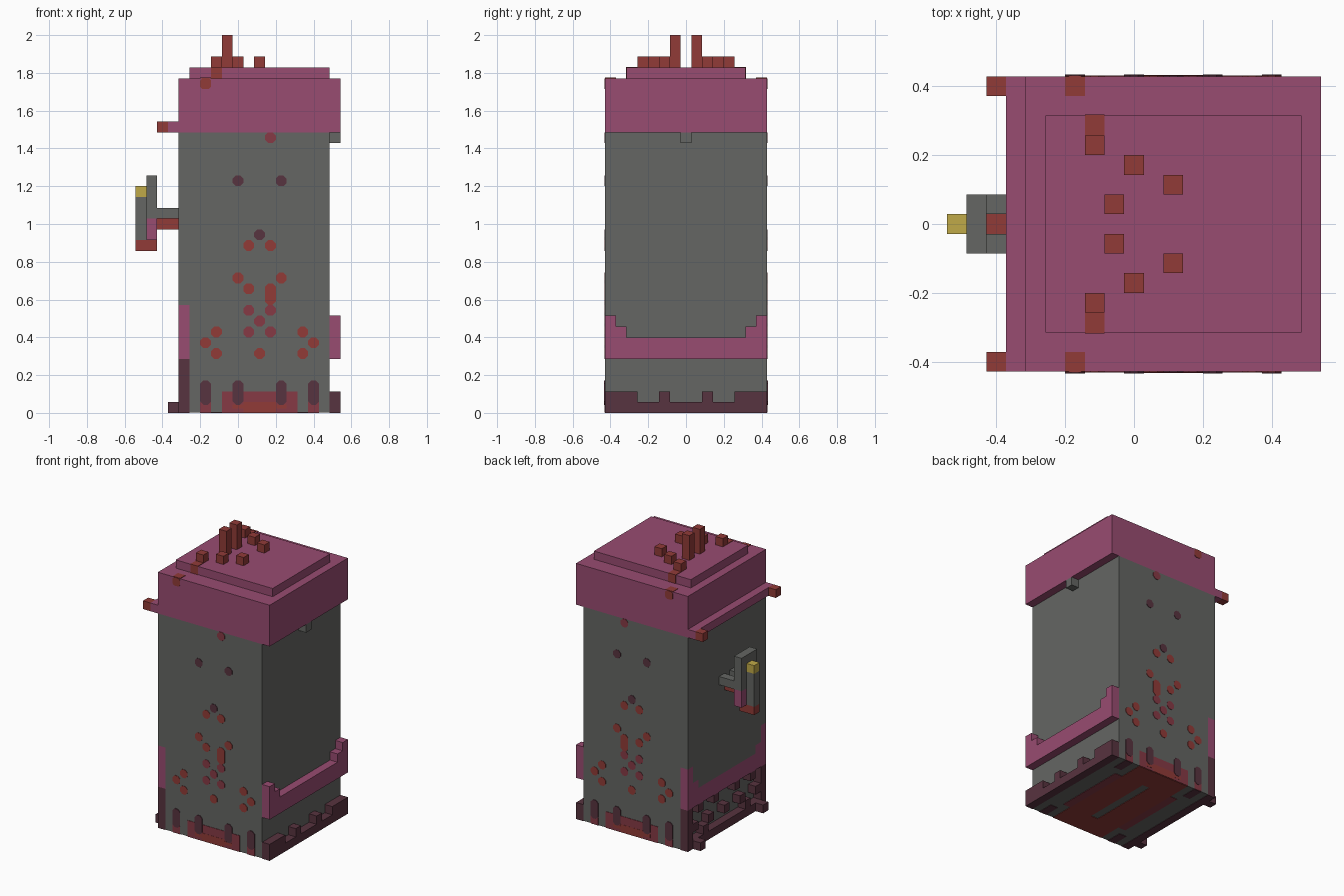
import bpy, bmesh

if "Cube" in bpy.data.objects:
    bpy.data.objects.remove(bpy.data.objects["Cube"])

U = 2 / 35                      # edge of one building block
X0, Y0 = -9.5 * U, -7.5 * U     # grid origin
T = 0.003                       # thickness of painted plates


def material(name, r, g, b):
    m = bpy.data.materials.new(name)
    m.use_nodes = True
    m.diffuse_color = (r, g, b, 1)
    m.node_tree.nodes["Principled BSDF"].inputs["Base Color"].default_value = (r, g, b, 1)
    return m


GREY = material("stone grey", 0.128, 0.133, 0.125)
PINK = material("plum pink", 0.315, 0.072, 0.165)
RED = material("rust red", 0.285, 0.044, 0.039)
ROSE = material("deep rose", 0.24, 0.042, 0.06)
DARK = material("dark maroon", 0.097, 0.033, 0.05)
YELLOW = material("brass yellow", 0.53, 0.40, 0.065)


def finish(name, bm, mat):
    bmesh.ops.recalc_face_normals(bm, faces=bm.faces)
    me = bpy.data.meshes.new(name)
    bm.to_mesh(me)
    bm.free()
    me.materials.append(mat)
    ob = bpy.data.objects.new(name, me)
    bpy.context.collection.objects.link(ob)
    return ob


def add_box(bm, lo, hi):
    v = bmesh.ops.create_cube(bm, size=1)["verts"]
    for p in v:
        p.co = [lo[a] if p.co[a] < 0 else hi[a] for a in range(3)]


def blocks(name, mat, *boxes):
    """Boxes given in grid steps: i0, i1, j0, j1, k0, k1."""
    bm = bmesh.new()
    for i0, i1, j0, j1, k0, k1 in boxes:
        add_box(bm, (X0 + i0 * U, Y0 + j0 * U, k0 * U),
                (X0 + i1 * U, Y0 + j1 * U, k1 * U))
    return finish(name, bm, mat)


def both(*boxes):
    """Repeat boxes mirrored front to back."""
    return list(boxes) + [(a, b, 15 - d, 15 - c, e, f) for a, b, c, d, e, f in boxes]


def spots(name, mat, marks, c=0.3, depth=T):
    """Chamfered plates on front and back: i0, i1, k0, k1."""
    bm = bmesh.new()
    for i0, i1, k0, k1 in marks:
        outline = [(i0 + c, k0), (i1 - c, k0), (i1, k0 + c), (i1, k1 - c),
                   (i1 - c, k1), (i0 + c, k1), (i0, k1 - c), (i0, k0 + c)]
        if c == 0:
            outline = [(i0, k0), (i1, k0), (i1, k1), (i0, k1)]
        for s in (-1, 1):
            y = s * 7.5 * U
            vs = [bm.verts.new((X0 + i * U, y, k * U)) for i, k in outline]
            f = bm.faces.new(vs)
            out = bmesh.ops.extrude_face_region(bm, geom=[f])["geom"]
            for v in out:
                if isinstance(v, bmesh.types.BMVert):
                    v.co.y += s * depth
    return finish(name, bm, mat)


def cell(i, k, h=1):
    return (i, i + 1, k, k + h)


# Main body, with the upper part of the handle side
e = T / U
blocks("body", GREY, (5, 18, 0, 15, e, 26), (4, 5, 2, 13, 7, 26),
       *both((4, 5, 0, 1, 10, 26), (4, 5, 1, 2, 8, 26)))
blocks("latch_nub", GREY, (18, 19, 7, 8, 25, 26))

# Lid, raised top plate and overhanging lip
blocks("lid", PINK, (4, 19, 0, 15, 26, 31))
blocks("lid_plate", PINK, (5, 18, 2, 13, 31, 32))
blocks("lid_lip", PINK, (3, 4, 0, 15, 26, 27))
blocks("lip_ends", RED, *both((2, 3, 0, 1, 26, 27)))

# Blocks standing on the lid
blocks("lid_studs", RED, *both((7, 8, 11, 12, 32, 33), (9, 10, 10, 11, 32, 33),
                               (11, 12, 9, 10, 32, 33), (8, 9, 8, 9, 32, 35)))

# Red corners painted on the lid
blocks("lid_paint", RED, *both((7, 8, 2 - e, 3, 31, 32 + e),
                               (6, 7, 0, 1, 31, 31 + e)))
spots("lid_spots", RED, [cell(6, 30)], 0.2)

# Pink bands with stepped corners on both sides
blocks("left_band", PINK, (18, 19, 0, 15, 5, 7),
       *both((18, 19, 0, 1, 7, 9), (18, 19, 1, 2, 7, 8)))
blocks("right_band", PINK, (4, 5, 0, 15, 5, 7),
       *both((4, 5, 0, 1, 7, 10), (4, 5, 1, 2, 7, 8)))

# Dark base with teeth on the left
blocks("left_base", DARK, (18, 19, 0, 15, 0, 1),
       *both((18, 19, 0, 3, 1, 2), (18, 19, 5, 6, 1, 2)))

# Dark posts, teeth and feet on the right
blocks("right_posts", DARK, *both((4, 5, 0, 1, 0, 5)))
blocks("right_base", DARK, (4, 5, 1, 14, 0, 1))
blocks("right_teeth", DARK, (4, 5, 7, 8, 2, 3),
       *both((4, 5, 2, 3, 4, 5), (4, 5, 5, 6, 4, 5),
             (4, 5, 1, 2, 2, 3), (4, 5, 4, 5, 2, 3), (4, 5, 3, 4, 1, 2)))
blocks("right_feet", DARK, *both((3, 4, 1, 2, 0, 1)))

# Handle
blocks("handle_plate", GREY, (1, 2, 6, 9, 18, 22))
blocks("handle_plate_foot", PINK, (1, 2, 6, 9, 16, 18))
blocks("handle_arms", GREY, *both((2, 4, 6, 7, 18, 19)))
blocks("handle_core", RED, (2, 4, 7, 8, 17, 18))
blocks("handle_lever", GREY, (0, 1, 7, 8, 16, 19 + 1))
blocks("lever_tip", YELLOW, (0, 1, 7, 8, 20, 21))
blocks("handle_bottom", RED, (0, 2, 7, 8, 15, 16))

# Painted spots on the front and back
spots("red_spots", RED, [cell(i, k) for i, k in (
    (10, 15), (12, 15), (9, 12), (13, 12), (10, 11), (7, 7), (15, 7),
    (6, 6), (16, 6), (7, 5), (15, 5), (11, 5))] + [cell(12, 10, 2)])
spots("rose_spots", ROSE, [cell(i, k) for i, k in (
    (12, 25), (10, 9), (11, 8), (10, 7), (12, 7), (12, 9))])
spots("dark_spots", DARK, [cell(9, 21), cell(13, 21), cell(11, 16)])

# Painted foot of the front and back
spots("foot_band", ROSE, [(8, 15, e, 2), (6, 7, e, 1), (16, 17, e, 1)], 0)
spots("foot_glow", RED, [(10, 13, e, 1), (9, 14, 0.4, 0.8)], 0, 0.004)
spots("foot_bars", DARK, [cell(i, 0.75, 2.25) for i in (6, 9, 13, 16)], 0.3, 0.005)

# Painted underside, leaving a grey strip in the middle
blocks("underside_red", RED, (8, 11, 0, 15, 0, e), (12, 15, 0, 15, 0, e),
       *both((11, 12, 0, 3, 0, e)))
blocks("underside_rose", ROSE, (7, 8, 3, 12, 0, e), (15, 16, 3, 12, 0, e))
blocks("underside_dark", DARK, *both((6, 7, 0, 2, 0, e), (16, 17, 0, 2, 0, e)))
